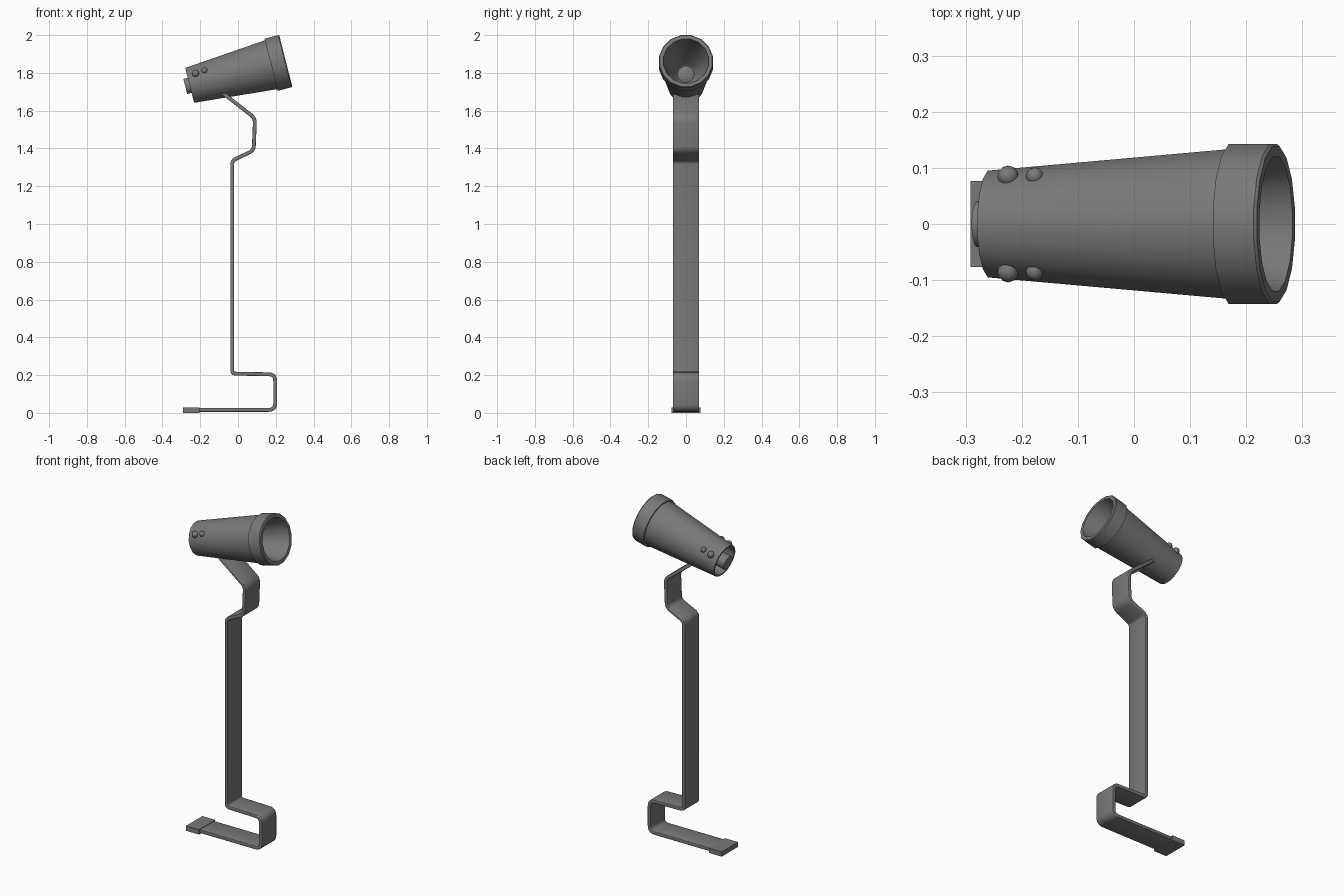
import bpy, bmesh, math
from mathutils import Vector, Matrix

if "Cube" in bpy.data.objects:
    bpy.data.objects.remove(bpy.data.objects["Cube"])

TILT = math.radians(14.2)
# lamp head frame: local X runs along the barrel from rear to front
HEAD = Matrix.Translation((-0.256, 0, 1.734)) @ Matrix.Rotation(-TILT, 4, 'Y')

# dark grey metal for every part
METAL = bpy.data.materials.new("dark_metal")
METAL.diffuse_color = (0.19, 0.19, 0.19, 1)
METAL.use_nodes = True
METAL.node_tree.nodes["Principled BSDF"].inputs["Base Color"].default_value = METAL.diffuse_color


def finish(bm, name, matrix=None, angle=35):
    bmesh.ops.remove_doubles(bm, verts=bm.verts, dist=1e-5)
    bmesh.ops.recalc_face_normals(bm, faces=bm.faces)
    me = bpy.data.meshes.new(name)
    bm.to_mesh(me)
    bm.free()
    me.materials.append(METAL)
    ob = bpy.data.objects.new(name, me)
    bpy.context.collection.objects.link(ob)
    if matrix:
        ob.matrix_world = matrix
    bpy.ops.object.select_all(action='DESELECT')
    ob.select_set(True)
    bpy.context.view_layer.objects.active = ob
    bpy.ops.object.shade_smooth_by_angle(angle=math.radians(angle))
    return ob


def lathe(name, profile, sides, matrix):
    """Revolve (along, radius) points around local X, flats facing the axes."""
    bm = bmesh.new()
    rings = []
    for i in range(sides):
        a = 2 * math.pi * (i + 0.5) / sides
        rings.append([bm.verts.new((s, r * math.cos(a), r * math.sin(a))) for s, r in profile])
    for i in range(sides):
        p, q = rings[i], rings[(i + 1) % sides]
        for k in range(len(profile) - 1):
            bm.faces.new((p[k], p[k + 1], q[k + 1], q[k]))
    return finish(bm, name, matrix)


def rounded(points, radii, steps=5):
    """Round the inner corners of an x-z polyline."""
    pts = [Vector(p) for p in points]
    out = [pts[0]]
    for i in range(1, len(pts) - 1):
        c, r = pts[i], radii[i - 1]
        a = c + (pts[i - 1] - c).normalized() * r
        b = c + (pts[i + 1] - c).normalized() * r
        for k in range(steps + 1):
            t = k / steps
            out.append(a * (1 - t) ** 2 + c * 2 * t * (1 - t) + b * t * t)
    return out + [pts[-1]]


# bent flat-bar stand
path = rounded([(-0.27, 0.016), (0.197, 0.016), (0.197, 0.204), (-0.031, 0.208),
                (-0.031, 1.335), (0.083, 1.39), (0.09, 1.56), (-0.085, 1.697)],
               [0.035, 0.035, 0.02, 0.02, 0.025, 0.025])
bm = bmesh.new()
rows = [[bm.verts.new((p.x, y, p.y)) for y in (-0.069, 0.069)] for p in path]
for a, b in zip(rows, rows[1:]):
    bm.faces.new((a[0], a[1], b[1], b[0]))
stand = finish(bm, "bent_stand")
mod = stand.modifiers.new("thickness", 'SOLIDIFY')
mod.thickness, mod.offset, mod.use_even_offset = 0.02, 0, True
bev = stand.modifiers.new("soft_edges", 'BEVEL')
bev.width, bev.segments, bev.angle_limit = 0.003, 2, math.radians(50)

# slightly wider sleeve at the end of the foot
bm = bmesh.new()
bmesh.ops.create_cube(bm, size=1, matrix=Matrix.Translation((-0.248, 0, 0.0145))
                      @ Matrix.Diagonal((0.086, 0.154, 0.029, 1)))
finish(bm, "foot_sleeve")

# lamp head: rear stub, recess, tapered barrel, collar and inner reflector
lathe("lamp_head", [(-0.024, 0), (-0.024, 0.042), (0.06, 0.042), (0.06, 0.082),
                    (0, 0.087), (0, 0.097), (0.445, 0.136), (0.445, 0.145),
                    (0.52, 0.145), (0.525, 0.141), (0.525, 0.122), (0.49, 0.115),
                    (0.25, 0.055), (0.24, 0.045), (0.25, 0.03), (0.255, 0)], 16, HEAD)

# side screws, two per side
for side, word in ((-1, "front"), (1, "back")):
    for s, up, out, r in ((0.046, 0.053, 0.085, 0.019), (0.096, 0.057, 0.085, 0.016)):
        bm = bmesh.new()
        bmesh.ops.create_uvsphere(bm, u_segments=12, v_segments=8, radius=r)
        finish(bm, f"{word}_screw", HEAD @ Matrix.Translation((s, side * out, up)), 60)
